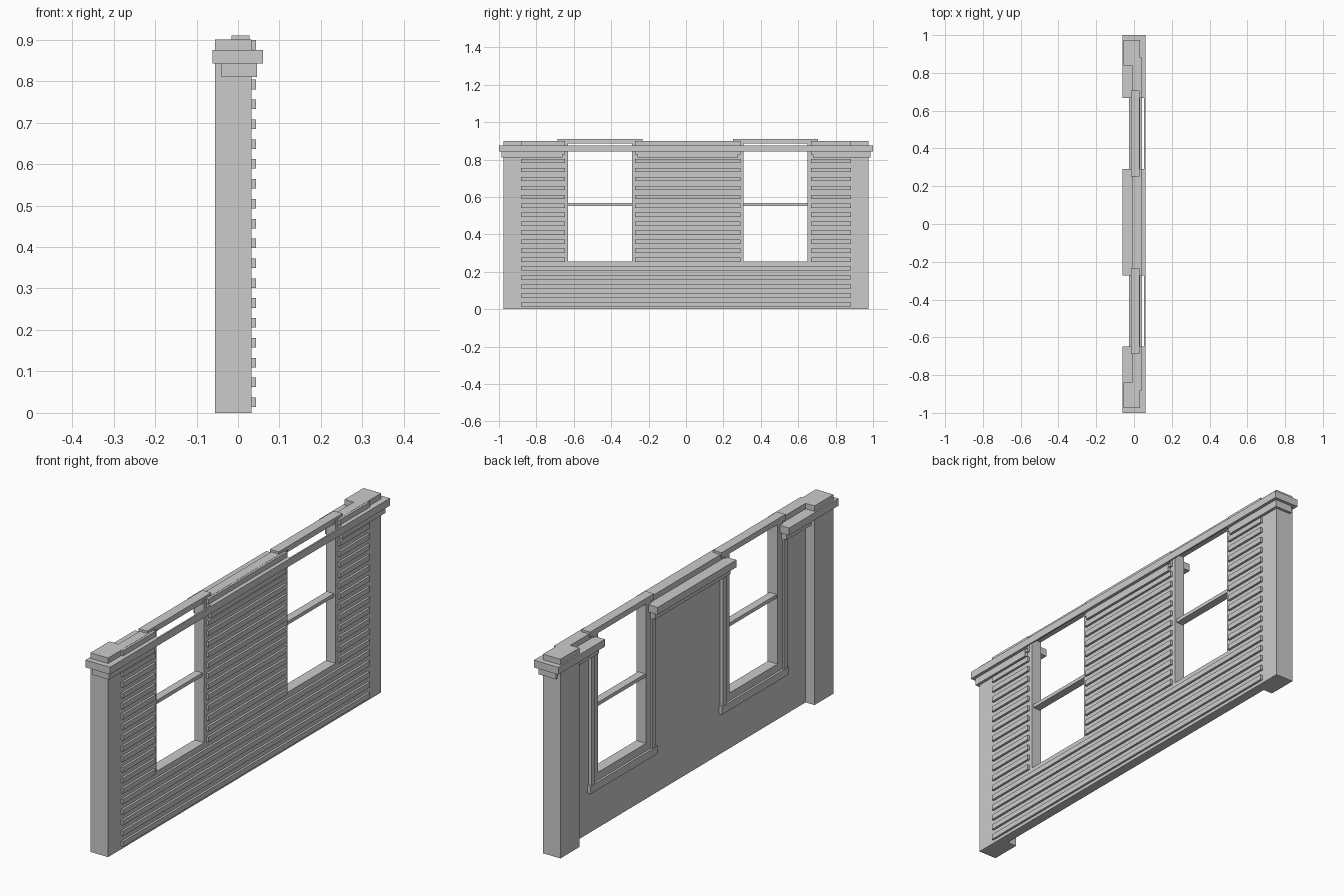
import bpy

cube = bpy.data.objects.get("Cube")
if cube:
    bpy.data.objects.remove(cube, do_unlink=True)

grey = bpy.data.materials.new("plain_grey")
grey.use_nodes = True
colour = (0.6, 0.6, 0.6, 1)
grey.diffuse_color = colour
grey.node_tree.nodes["Principled BSDF"].inputs["Base Color"].default_value = colour


def boxes(name, blocks):
    """One object made of boxes, each given as (x range, y range, z range)."""
    verts, faces = [], []
    for xs, ys, zs in blocks:
        n = len(verts)
        verts += [(x, y, z) for x in xs for y in ys for z in zs]
        faces += [[n + i for i in f] for f in (
            (0, 1, 3, 2), (4, 6, 7, 5), (0, 4, 5, 1),
            (2, 3, 7, 6), (0, 2, 6, 4), (1, 5, 7, 3))]
    mesh = bpy.data.meshes.new(name)
    mesh.from_pydata(verts, [], faces)
    mesh.materials.append(grey)
    obj = bpy.data.objects.new(name, mesh)
    bpy.context.collection.objects.link(obj)
    return obj


WINDOWS = (-0.46, 0.479)      # window centres along the wall
HALF = 0.171                  # half width of an opening
SILL, TOP = 0.255, 0.90
BACK, FRONT = -0.01, 0.033    # wall faces


def spans(end, gap):
    """Stretches of wall left between the windows."""
    a, b = WINDOWS
    return [(-end, a - gap), (a + gap, b - gap), (b + gap, end)]


# Wall below and between the windows
wall = [((BACK, FRONT), (-0.85, 0.85), (0, SILL))]
wall += [((BACK, FRONT), s, (SILL, TOP)) for s in spans(0.85, HALF)]
boxes("wall", wall)

# Corner pillars, deeper at the back
for name, ys in (("right_pillar", (-0.975, -0.84)), ("left_pillar", (0.84, 0.975))):
    boxes(name, [((-0.055, FRONT), ys, (0, TOP))])

# Horizontal siding boards, broken at the windows
boards = []
for i in range(19):
    z = 0.014 + i * 0.0479
    rows = [(-0.882, 0.882)] if z + 0.023 < SILL else spans(0.882, HALF + 0.017)
    boards += [((FRONT - 0.005, 0.043), s, (z, z + 0.023)) for s in rows]
boxes("siding_boards", boards)

# Two-step cornice, with a thin strip running on across the windows
boxes("cornice_upper", [((-0.062, 0.06), s, (0.842, 0.875)) for s in spans(1.0, HALF + 0.017)])
boxes("cornice_lower", [((-0.04, 0.046), s, (0.81, 0.842)) for s in spans(0.987, HALF + 0.03)])
boxes("cornice_strip", [((0.053, 0.06), (c - 0.2, c + 0.2), (0.842, 0.875)) for c in WINDOWS])

# Window frames, casings, sills, rails and headers
for side, c in zip(("right", "left"), WINDOWS):
    frame, casing = [], []
    for s in (-1, 1):
        def jamb(a, b):
            return sorted((c + s * a, c + s * b))
        frame.append(((-0.016, 0.028), jamb(HALF, 0.205), (0.22, 0.885)))
        casing.append(((-0.024, 0), jamb(0.205, 0.23), (0.22, 0.842)))
    frame.append(((-0.016, 0.028), (c - HALF, c + HALF), (0.22, SILL)))
    boxes(side + "_window_frame", frame)
    boxes(side + "_window_casing", casing)
    boxes(side + "_window_sill", [((-0.026, 0), (c - 0.24, c + 0.24), (0.185, 0.22))])
    boxes(side + "_window_rail", [((-0.012, 0.024), (c - HALF, c + HALF), (0.552, 0.568))])
    boxes(side + "_window_header", [((-0.016, 0.028), (c - 0.228, c + 0.228), (0.885, 0.91))])
